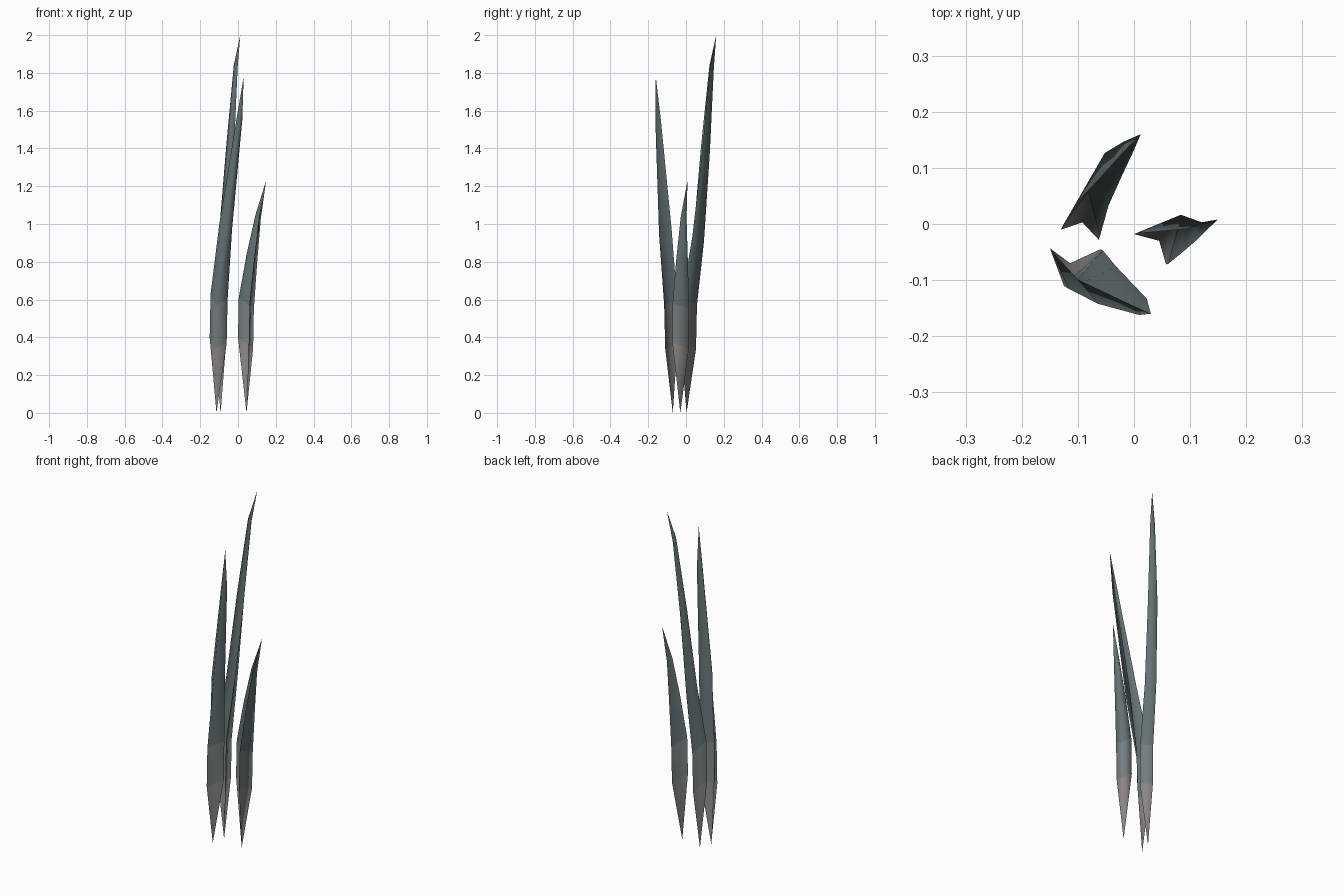
import bpy, math
from mathutils import Vector, Matrix

if "Cube" in bpy.data.objects:
    bpy.data.objects.remove(bpy.data.objects["Cube"])


def material(name, rgb):
    m = bpy.data.materials.new(name)
    m.diffuse_color = (*rgb, 1)
    m.use_nodes = True
    m.node_tree.nodes["Principled BSDF"].inputs["Base Color"].default_value = m.diffuse_color
    return m


# Grey at the root fading to blue-green at the tip
MATS = [material("root_grey", (0.25, 0.235, 0.23)),
        material("lower_green_grey", (0.18, 0.205, 0.21)),
        material("blade_green", (0.125, 0.165, 0.17))]


def blade(name, base, section, rings, tip):
    """Open V-shaped leaf: left edge, outer ridge and right edge,
    rings = (x, y, z, scale, twist in degrees)."""
    verts = [(*base, 0)]
    for x, y, z, scale, twist in rings:
        turn = Matrix.Rotation(math.radians(twist), 2)
        for offset, dz in zip(section, (0.03, -0.03, 0.0)):
            o = turn @ Vector(offset) * scale
            verts.append((x + o.x, y + o.y, z + dz * scale))
    verts.append(tip)
    end = len(verts) - 1
    faces, slots = [], []
    for side in (1, 2):
        faces.append((0, side + 1, side))
        slots.append(0)
        for r in range(len(rings) - 1):
            a = side + 3 * r
            faces.append((a, a + 1, a + 4, a + 3))
            slots.append(min(r + 1, 2))
        a = side + 3 * (len(rings) - 1)
        faces.append((a, a + 1, end))
        slots.append(2)
    mesh = bpy.data.meshes.new(name)
    mesh.from_pydata(verts, [], faces)
    for m in MATS:
        mesh.materials.append(m)
    for p, s in zip(mesh.polygons, slots):
        p.material_index = s
        p.use_smooth = True
    # Consistent winding
    import bmesh
    bm = bmesh.new()
    bm.from_mesh(mesh)
    bmesh.ops.recalc_face_normals(bm, faces=bm.faces)
    bm.to_mesh(mesh)
    bm.free()
    obj = bpy.data.objects.new(name, mesh)
    bpy.context.collection.objects.link(obj)


# Tall blade leaning to the back
blade("tall_blade", (-0.092, 0.003),
      [(-0.038, -0.015), (0.009, 0.048), (0.029, -0.033)],
      [(-0.092, 0.005, 0.37, 1, 0), (-0.09, 0.01, 0.6, 1, 0),
       (-0.072, 0.056, 0.93, 0.8, 8), (-0.045, 0.098, 1.4, 0.6, 25),
       (-0.014, 0.133, 1.83, 0.3, 25)],
      (0.012, 0.16, 2.0))

# Middle blade leaning to the front
blade("middle_blade", (-0.114, -0.07),
      [(-0.038, 0.023), (-0.013, -0.044), (0.052, 0.021)],
      [(-0.112, -0.066, 0.37, 1, 0), (-0.106, -0.071, 0.6, 1, 3),
       (-0.065, -0.106, 0.97, 0.8, 20), (0.008, -0.146, 1.55, 0.35, 20)],
      (0.03, -0.16, 1.78))

# Short blade leaning to the right
blade("short_blade", (0.045, -0.03),
      [(-0.046, 0.007), (0.034, 0.04), (0.011, -0.047)],
      [(0.046, -0.025, 0.37, 1, 0), (0.05, -0.024, 0.58, 1, 0),
       (0.078, -0.018, 0.82, 0.7, 0), (0.109, -0.011, 1.04, 0.35, 0)],
      (0.149, 0.008, 1.23))
